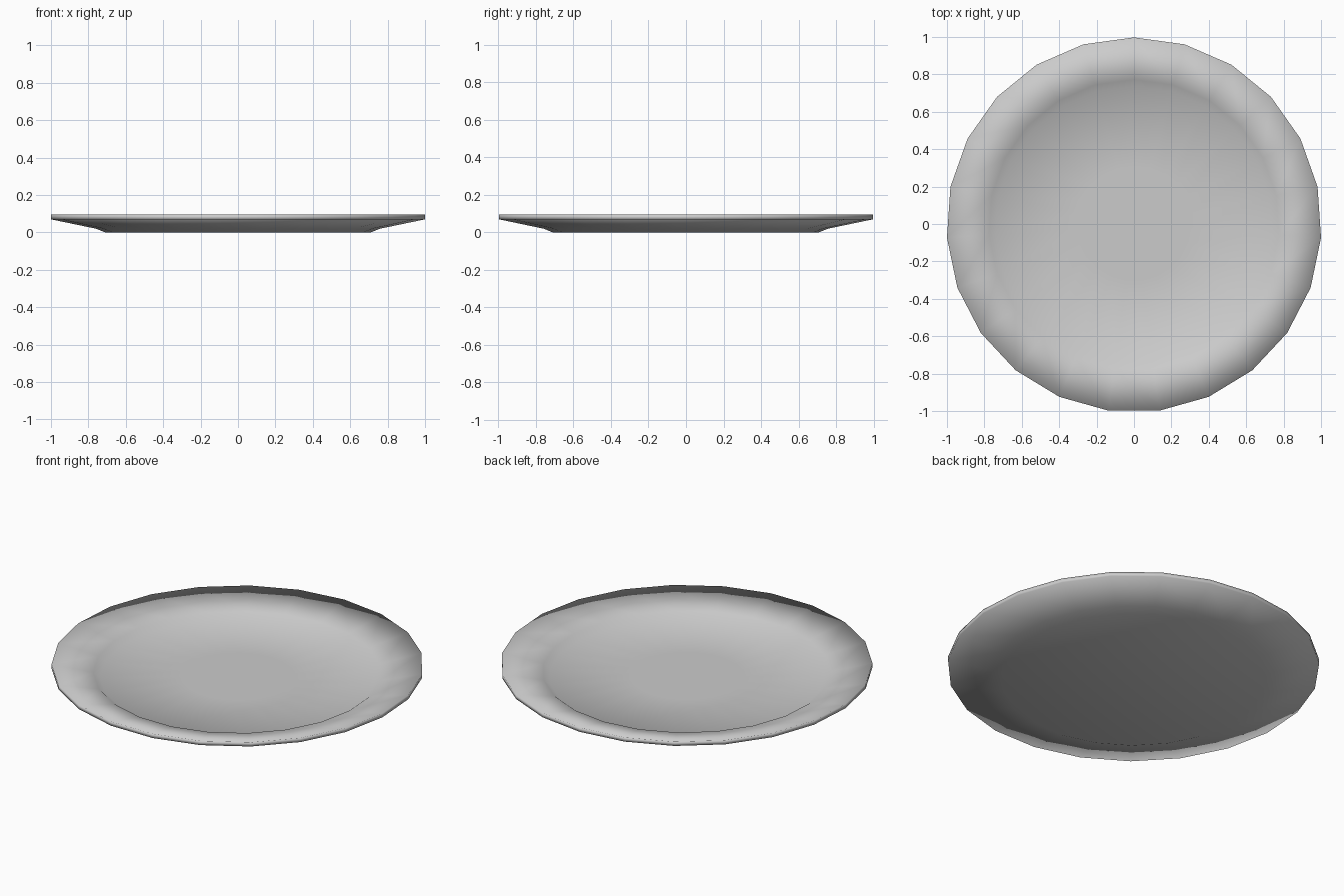
import bpy, bmesh, math

if "Cube" in bpy.data.objects:
    bpy.data.objects.remove(bpy.data.objects["Cube"])

SIDES = 23
R = 1.0023          # outer corner radius, so the bounds come out centred
Y_SHIFT = -0.0047   # odd-sided outline is slightly off centre in y

# Profile (radius, height): underside, rim edge, sloping rim, well wall, floor
profile = [(0.71, 0.0), (0.76, 0.02), (1.0, 0.07), (1.0, 0.095),
           (0.775, 0.045), (0.74, 0.018), (0.30, 0.018)]

bm = bmesh.new()


def ring(r, z):
    """One loop of vertices with a corner pointing to the back (+y)."""
    return [bm.verts.new((r * R * math.sin(2 * math.pi * i / SIDES),
                          r * R * math.cos(2 * math.pi * i / SIDES) + Y_SHIFT, z))
            for i in range(SIDES)]


# Plate body: bridge neighbouring rings
rings = [ring(r, z) for r, z in profile]
for a, b in zip(rings, rings[1:]):
    for i in range(SIDES):
        j = (i + 1) % SIDES
        bm.faces.new((a[i], a[j], b[j], b[i]))

# Close the underside and the floor with fans
for loop, z in ((rings[0], 0.0), (rings[-1], 0.018)):
    centre = bm.verts.new((0, Y_SHIFT, z))
    for i in range(SIDES):
        bm.faces.new((loop[i], loop[(i + 1) % SIDES], centre))

bmesh.ops.recalc_face_normals(bm, faces=bm.faces)
for f in bm.faces:
    f.smooth = True

mesh = bpy.data.meshes.new("plate")
bm.to_mesh(mesh)
bm.free()
bpy.context.collection.objects.link(bpy.data.objects.new("plate", mesh))
